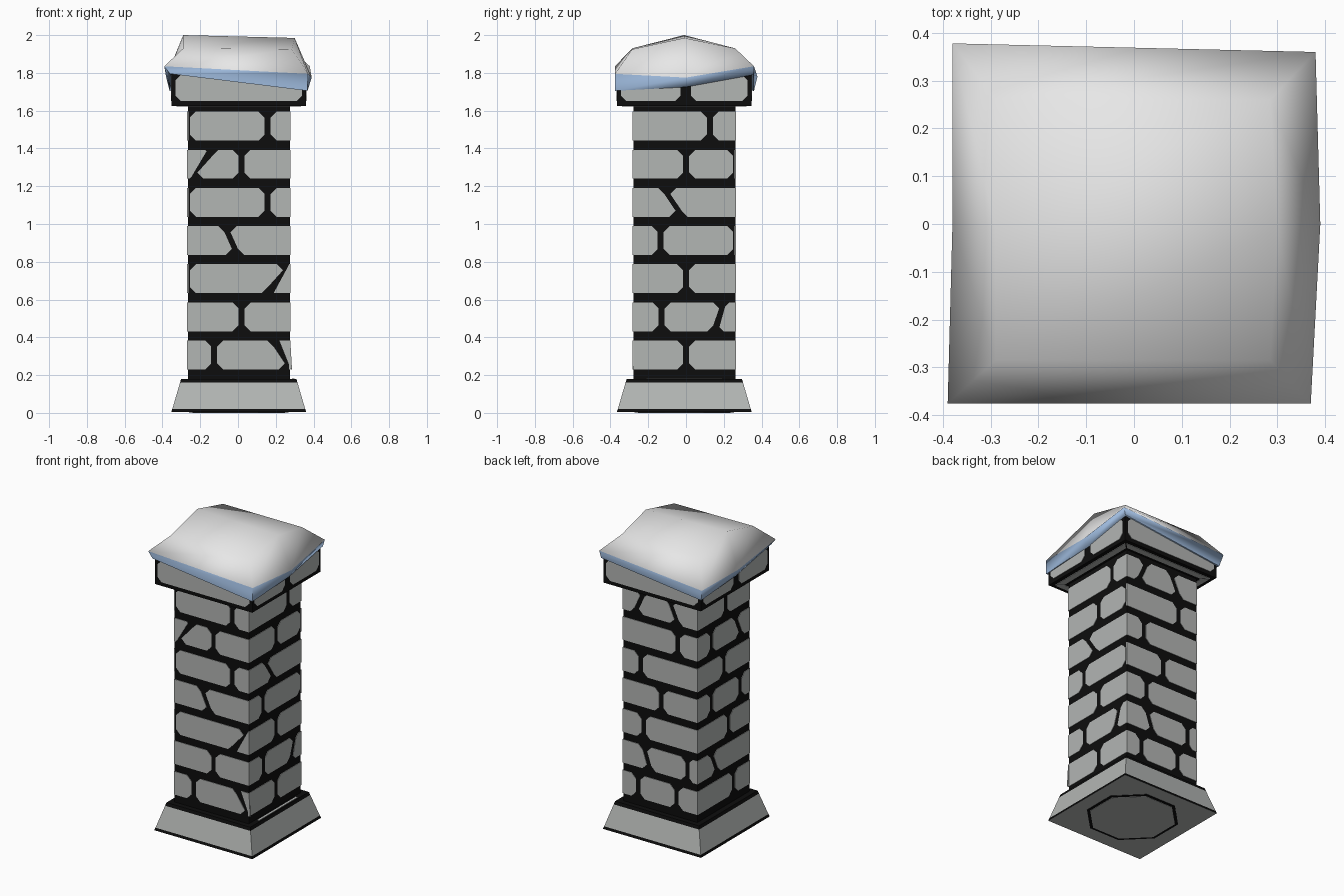
import bpy, bmesh, math

if "Cube" in bpy.data.objects:
    bpy.data.objects.remove(bpy.data.objects["Cube"])

CX, CY = 0.004, -0.009          # pillar axis is slightly off centre


def mat(name, r, g, b):
    m = bpy.data.materials.new(name)
    m.diffuse_color = (r, g, b, 1)
    m.use_nodes = True
    m.node_tree.nodes["Principled BSDF"].inputs["Base Color"].default_value = m.diffuse_color
    return m


STONE = mat("grey stone", 0.45, 0.465, 0.455)
MORTAR = mat("black mortar", 0.004, 0.004, 0.004)
SNOW = mat("white snow", 0.88, 0.88, 0.88)
ICE = mat("blue snow edge", 0.34, 0.49, 0.72)


def finish(bm, name, *mats):
    bmesh.ops.recalc_face_normals(bm, faces=bm.faces)
    me = bpy.data.meshes.new(name)
    bm.to_mesh(me)
    bm.free()
    for m in mats:
        me.materials.append(m)
    ob = bpy.data.objects.new(name, me)
    bpy.context.collection.objects.link(ob)
    return ob


def side_point(k, u, d, z):
    """Point on side k (0 front, 1 right, 2 back, 3 left); u runs right, d outward."""
    x, y = [(u, -d), (d, u), (-u, d), (-d, -u)][k]
    return (CX + x, CY + y, z)


def prism(bm, a, b):
    """Closed solid between two matching outlines."""
    va, vb = [bm.verts.new(p) for p in a], [bm.verts.new(p) for p in b]
    n = len(va)
    faces = [bm.faces.new(va), bm.faces.new(vb)]
    for i in range(n):
        j = (i + 1) % n
        faces.append(bm.faces.new((va[i], va[j], vb[j], vb[i])))
    return faces


def square(h, z):
    return [side_point(k, -h, h, z) for k in range(4)]


def stone(bm, k, d, lb, lt, rb, rt, z0, z1, cl, cr):
    """Flat stone plate with chamfered corners (cl, cr = left and right chamfer)."""
    pts = []
    if cl:
        pts += [(lt, z1 - cl), (lb, z0 + cl), (lb + cl, z0)]
    else:
        pts += [(lt, z1), (lb, z0)]
    if cr:
        pts += [(rb - cr, z0), (rb, z0 + cr), (rt, z1 - cr), (rt - cr, z1)]
    else:
        pts += [(rb, z0), (rt, z1)]
    if cl:
        pts.append((lt + cl, z1))
    prism(bm, [side_point(k, u, d - 0.004, z) for u, z in pts],
          [side_point(k, u, d + 0.003, z) for u, z in pts])


# Shaft core
bm = bmesh.new()
prism(bm, square(0.27, 0.17), square(0.27, 1.63))
finish(bm, "shaft_mortar", MORTAR)

# Shaft stones: mortar joints per side, bottom row first; a pair is a slanted joint (bottom, top)
JOINTS = [
    [[-.13, (.26, .20)], [.015], [-.275, (.17, .25)], [(-.02, -.06)],
     [-.275, .153], [(-.235, -.155), .015], [-.275, .153]],
    [[.01], [-.12, (.17, .20)], [.01], [-.125, .275], [(-.03, -.09)], [.01, .275], [.135]],
    [[-.16, .12], [(-.08, -.11), .2], [-.12], [.01], [-.14], [.13], [(-.17, -.13), (.12, .08)]],
    [[.1], [(-.08, -.12)], [.05], [-.13, .17], [0], [-.13, (.17, .13)], [.02]],
]
bm = bmesh.new()
W = 0.016
for k, rows in enumerate(JOINTS):
    for i, row in enumerate(rows):
        z0 = 0.23 + 0.202 * i
        js = [j if isinstance(j, tuple) else (j, j) for j in row]
        js = [(-.273 - W, -.273 - W)] + js + [(.273 + W, .273 + W)]
        for n in range(len(js) - 1):
            (lb, lt), (rb, rt) = js[n], js[n + 1]
            lb, lt = max(lb + W, -.273), max(lt + W, -.273)
            rb, rt = min(rb - W, .273), min(rt - W, .273)
            width = min(rb - lb, rt - lt)
            if max(rb - lb, rt - lt) < 0.02:
                continue
            c = max(0.002, min(0.032, width * 0.4))
            stone(bm, k, 0.27, lb, lt, max(rb, lb + .006), max(rt, lt + .006), z0, z0 + 0.153,
                  c if n > 0 else 0, c if n < len(js) - 2 else 0)
finish(bm, "shaft_stones", STONE)

# Sloped base with black bands at foot and top
bm = bmesh.new()
levels = [(0.3575, 0.004), (0.352, 0.02), (0.311, 0.16), (0.305, 0.18)]
rings = [[bm.verts.new(p) for p in square(h, z)] for h, z in levels]
bm.faces.new(rings[0])
bm.faces.new(rings[-1]).material_index = 1
for r in range(3):
    for i in range(4):
        j = (i + 1) % 4
        f = bm.faces.new((rings[r][i], rings[r][j], rings[r + 1][j], rings[r + 1][i]))
        f.material_index = 0 if r == 1 else 1
finish(bm, "base", STONE, MORTAR)


# Thin octagon outline under the base
def octagon(r, z):
    return [(CX + r * math.cos(math.radians(22.5 + 45 * i)),
             CY + r * math.sin(math.radians(22.5 + 45 * i)), z) for i in range(8)]


for name, r, z, m in (("base_underside_ring", 0.285, 0.002, MORTAR),
                      ("base_underside_centre", 0.265, 0.0, STONE)):
    bm = bmesh.new()
    prism(bm, octagon(r, z), octagon(r, 0.005))
    finish(bm, name, m)

# Pale streak on the right ledge of the base
bm = bmesh.new()
prism(bm, [side_point(1, u, d, 0.178) for u, d in ((-.2, .283), (.2, .283), (.2, .296), (-.2, .296))],
      [side_point(1, u, d, 0.183) for u, d in ((-.2, .283), (.2, .283), (.2, .296), (-.2, .296))])
finish(bm, "base_ledge_streak", STONE)

# Cap block
bm = bmesh.new()
prism(bm, square(0.355, 1.625), square(0.355, 1.795))
finish(bm, "cap_mortar", MORTAR)

# Cap stones on the sides, and strips on the underside
bm = bmesh.new()
for k in range(4):
    spans = [(-.335, .335)] if k % 2 == 0 else [(-.335, -.02), (.035, .335)]
    for a, b in spans:
        stone(bm, k, 0.355, a, a, b, b, 1.65, 1.79, 0.03, 0.03)
    strip = [(-.285, .29), (.285, .29), (.325, .33), (-.325, .33)]
    prism(bm, [side_point(k, u, d, 1.622) for u, d in strip],
          [side_point(k, u, d, 1.628) for u, d in strip])
finish(bm, "cap_stones", STONE)

# Snow: lower edge, rim and shoulder rings (front left, front right, right, back right, back left, left)
snow_rings = [
    [(-.36, -.376, 1.795), (.368, -.376, 1.705), (.37, 0, 1.725),
     (.368, .358, 1.79), (-.362, .36, 1.705), (-.362, 0, 1.73)],
    [(-.39, -.376, 1.835), (.37, -.376, 1.795), (.39, 0, 1.775),
     (.38, .36, 1.835), (-.38, .378, 1.78), (-.38, 0, 1.775)],
    [(-.29, -.285, 1.93), (.285, -.285, 1.925), (.30, -.01, 1.985),
     (.285, .26, 1.93), (-.29, .26, 1.93), (-.29, -.01, 2.0)],
]
bm = bmesh.new()
R = [[bm.verts.new(p) for p in ring] for ring in snow_rings]
for r in range(2):
    for i in range(6):
        j = (i + 1) % 6
        f = bm.faces.new((R[r][i], R[r][j], R[r + 1][j], R[r + 1][i]))
        f.material_index = 1 - r
t, b = R[2], R[0]
bm.faces.new((t[0], t[1], t[2], t[5]))
bm.faces.new((t[5], t[2], t[3], t[4]))
for q in ((b[0], b[1], b[2], b[5]), (b[5], b[2], b[3], b[4])):
    bm.faces.new(q).material_index = 1
for f in bm.faces:
    f.smooth = True
snow = finish(bm, "snow_cover", SNOW, ICE)
bpy.context.view_layer.objects.active = snow
snow.select_set(True)
bpy.ops.object.shade_smooth_by_angle(angle=math.radians(75))
